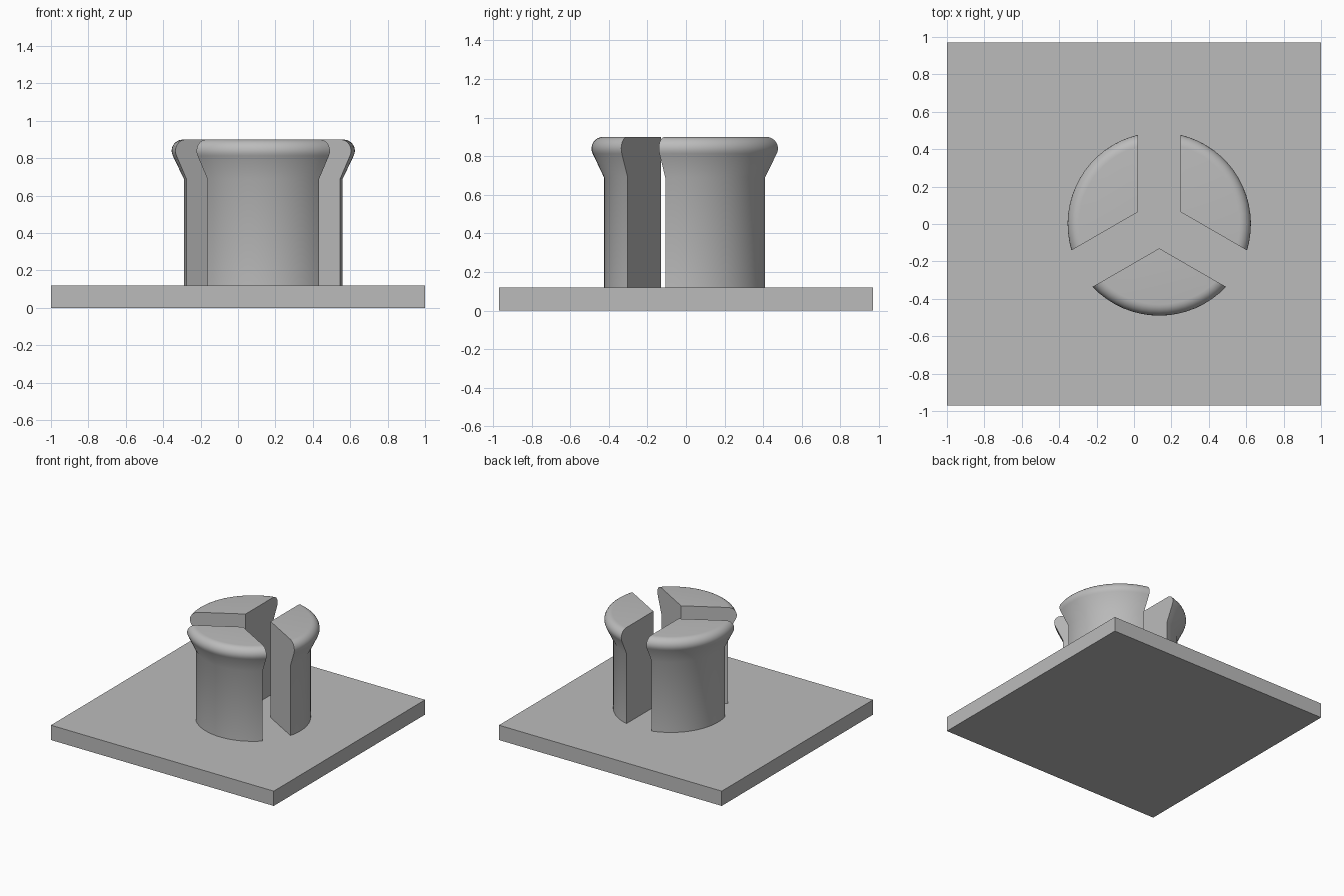
import bpy, bmesh
from math import asin, sin, cos, radians, pi

cube = bpy.data.objects.get("Cube")
if cube:
    bpy.data.objects.remove(cube, do_unlink=True)

grey = bpy.data.materials.new("light_grey")
grey.use_nodes = True
colour = (0.5, 0.5, 0.5, 1)
grey.diffuse_color = colour
grey.node_tree.nodes["Principled BSDF"].inputs["Base Color"].default_value = colour

CENTRE_X = 0.135      # axis of the split post
HALF_SLOT = 0.1125    # half the gap between prongs
PLATE_TOP = 0.12
SEGMENTS = 16


def add_object(name, bm):
    bmesh.ops.recalc_face_normals(bm, faces=bm.faces)
    mesh = bpy.data.meshes.new(name)
    bm.to_mesh(mesh)
    bm.free()
    mesh.materials.append(grey)
    obj = bpy.data.objects.new(name, mesh)
    bpy.context.collection.objects.link(obj)
    return obj


# Base plate
bm = bmesh.new()
bmesh.ops.create_cube(bm, size=1)
bmesh.ops.scale(bm, vec=(2, 1.94, PLATE_TOP), verts=bm.verts)
bmesh.ops.translate(bm, vec=(0, 0, PLATE_TOP / 2), verts=bm.verts)
add_object("base_plate", bm)

# Outer profile of a prong: straight stem, flare, rounded lip
profile = [(0.425, PLATE_TOP - 0.02), (0.425, 0.69)]
for i in range(9):
    a = radians(-27 + 117 * i / 8)
    profile.append((0.43 + 0.06 * cos(a), 0.84 + 0.06 * sin(a)))


def prong(name, facing):
    """Wedge of a turned post, with flat walls parallel to the slots."""
    bm = bmesh.new()
    tip = HALF_SLOT / sin(pi / 3)
    rings = []
    for r, z in profile:
        half = pi / 3 - asin(HALF_SLOT / r)
        angles = [facing + half * (2 * i / SEGMENTS - 1) for i in range(SEGMENTS + 1)]
        rings.append([bm.verts.new((r * cos(a), r * sin(a), z)) for a in angles])
    inner = [bm.verts.new((tip * cos(facing), tip * sin(facing), z))
             for z in (profile[0][1], profile[-1][1])]
    # Curved outside
    for low, high in zip(rings, rings[1:]):
        for i in range(SEGMENTS):
            bm.faces.new((low[i], low[i + 1], high[i + 1], high[i]))
    # Bottom, top and the two slot walls
    bm.faces.new(rings[0] + [inner[0]])
    bm.faces.new(rings[-1] + [inner[1]])
    for side in (0, -1):
        bm.faces.new([ring[side] for ring in rings] + [inner[1], inner[0]])
    obj = add_object(name, bm)
    obj.location.x = CENTRE_X
    bpy.ops.object.select_all(action="DESELECT")
    obj.select_set(True)
    bpy.context.view_layer.objects.active = obj
    bpy.ops.object.shade_smooth_by_angle(angle=radians(35))


for name, degrees in (("prong_front", 270), ("prong_back_left", 30), ("prong_back_right", 150)):
    prong(name, radians(degrees))
